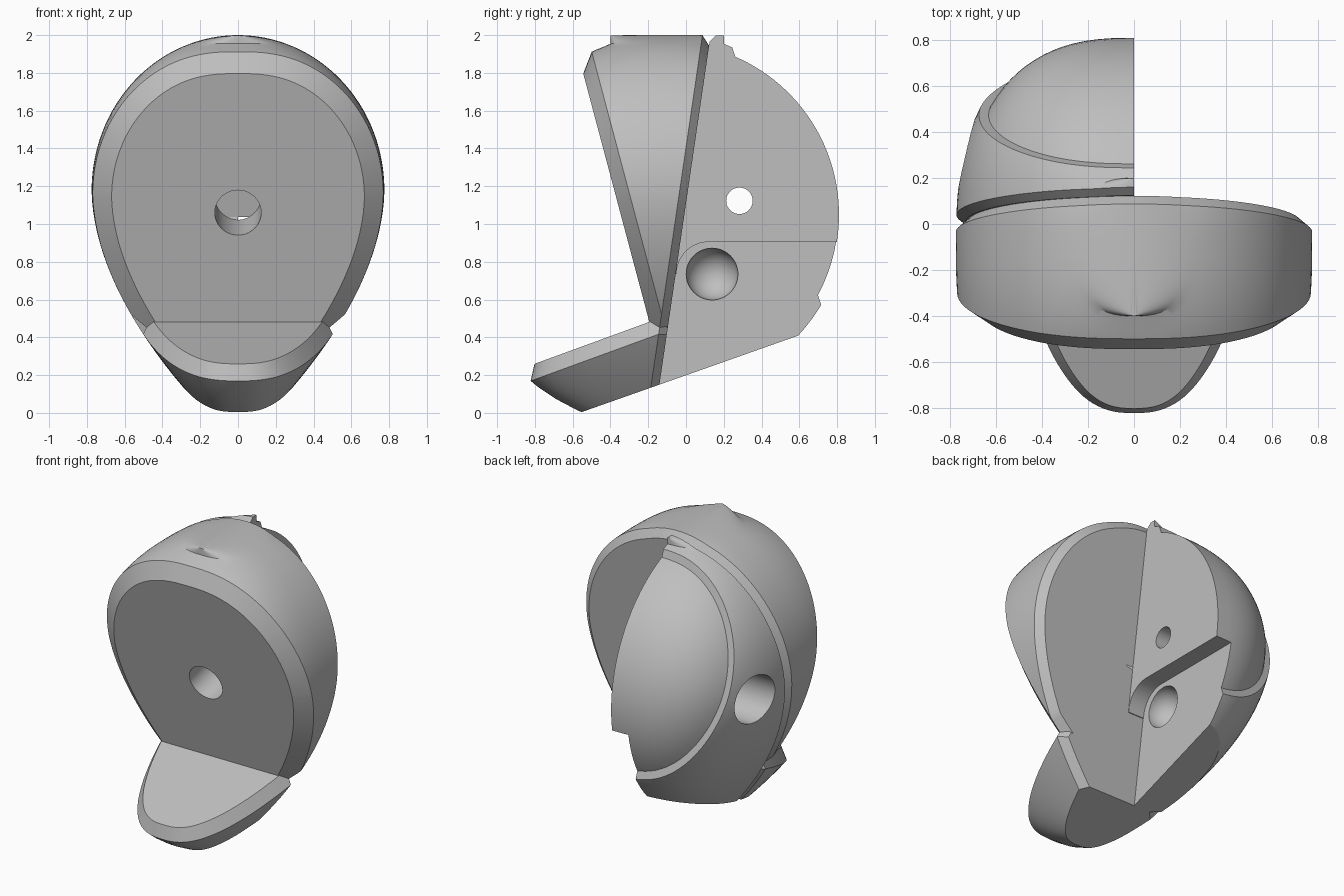
import bpy, bmesh, math
from mathutils import Vector, Matrix

cube = bpy.data.objects.get("Cube")
if cube:
    bpy.data.objects.remove(cube, do_unlink=True)

grey = bpy.data.materials.new("plain_grey")
grey.use_nodes = True
grey.diffuse_color = (0.52, 0.52, 0.52, 1)
grey.node_tree.nodes["Principled BSDF"].inputs["Base Color"].default_value = (0.52, 0.52, 0.52, 1)

CENTRE = Vector((0, -0.1, 1.05))
RINGS, SIDES, POWER = 52, 96, 2.6


def half_width(z):
    if z > 1.18:
        return 0.775 * math.sqrt(max(0, 1 - ((z - 1.18) / 0.82) ** 2))
    return 0.775 - 0.605 * ((1.18 - z) / 1.18) ** 1.83


def egg(scale=1.0):
    """Head-shaped solid lofted from superellipse rings, with a long chin."""
    bm = bmesh.new()
    rings = []
    for i in range(1, RINGS + 1):
        z = 2 - 2.05 * (1 - math.cos(math.pi / 2 * i / RINGS))
        dz2 = (z - CENTRE.z) ** 2
        w = half_width(z)
        back = math.sqrt(max(0.09, 0.9025 - dz2))
        front = back if z > CENTRE.z else min(0.95, math.sqrt(1.3 - dz2))
        ring = []
        for k in range(SIDES):
            a = 2 * math.pi * k / SIDES
            c, s = round(math.cos(a), 6), round(math.sin(a), 6)
            x = math.copysign(abs(c) ** (2 / POWER), c) * w
            y = math.copysign(abs(s) ** (2 / POWER), s) * (back if s > 0 else front)
            ring.append(bm.verts.new((x, CENTRE.y + y, z)))
        rings.append(ring)
    pole = bm.verts.new((0, CENTRE.y, 2))
    for k in range(SIDES):
        n = (k + 1) % SIDES
        bm.faces.new((pole, rings[0][k], rings[0][n]))
        for a, b in zip(rings, rings[1:]):
            bm.faces.new((a[k], b[k], b[n], a[n]))
    bm.faces.new(rings[-1])
    bmesh.ops.recalc_face_normals(bm, faces=bm.faces)
    bmesh.ops.transform(bm, verts=bm.verts, matrix=Matrix.Translation(CENTRE)
                        @ Matrix.Scale(scale, 4) @ Matrix.Translation(-CENTRE))
    return bm


def slice_off(bm, point, normal, inset=0, depth=0):
    """Cut away the side the normal points to, cap it and bevel the rim if asked."""
    cut = bmesh.ops.bisect_plane(bm, geom=bm.verts[:] + bm.edges[:] + bm.faces[:], dist=1e-5,
                                 plane_co=point, plane_no=normal, clear_outer=True)
    verts = [g for g in cut["geom_cut"] if isinstance(g, bmesh.types.BMVert)]
    bmesh.ops.remove_doubles(bm, verts=verts, dist=0.006)
    rim = [e for e in bm.edges if e.is_boundary]
    caps = bmesh.ops.edgeloop_fill(bm, edges=rim)["faces"]
    bmesh.ops.recalc_face_normals(bm, faces=bm.faces)
    if inset:
        bmesh.ops.inset_individual(bm, faces=caps, thickness=inset, depth=depth,
                                   use_even_offset=True)


def make(name, bm):
    mesh = bpy.data.meshes.new(name)
    bm.to_mesh(mesh)
    bm.free()
    mesh.materials.append(grey)
    ob = bpy.data.objects.new(name, mesh)
    bpy.context.collection.objects.link(ob)
    return ob


def activate(ob):
    bpy.ops.object.select_all(action='DESELECT')
    ob.select_set(True)
    bpy.context.view_layer.objects.active = ob


def drill(start, end, radius):
    start, end = Vector(start), Vector(end)
    axis = end - start
    bm = bmesh.new()
    bmesh.ops.create_cone(bm, cap_ends=True, segments=48, radius1=radius, radius2=radius,
                          depth=axis.length,
                          matrix=Matrix.Translation((start + end) / 2)
                          @ axis.to_track_quat('Z', 'Y').to_matrix().to_4x4())
    return make("drill_cutter", bm)


def carve(ob, cutters):
    activate(ob)
    for c in cutters:
        c.hide_render = True
        mod = ob.modifiers.new("cut", 'BOOLEAN')
        mod.operation, mod.solver, mod.object = 'DIFFERENCE', 'EXACT', c
        bpy.ops.object.modifier_apply(modifier=mod.name)


# Shared cutting planes: point and outward normal
BOTTOM = (0, -0.55, 0.005), (0, 0.333, -0.943)
FACE = (0, -0.5, 1.915), (0, -0.966, -0.257)
CHIN_TOP = (0, -0.82, 0.17), (0, -0.343, 0.939)
PLATE_BACK = (0, 0.085, 1.985), (0, 0.989, -0.145)
REAR_FRONT = (0, 0.155, 1.965), (0, -0.989, 0.145)
STEP = (0, 0.26, 1.89), (0, 0.945, 0.327)
MIDDLE = (0, 0, 0), (1, 0, 0)

# Front plate with bevelled rims
bm = egg()
slice_off(bm, *FACE, 0.1, 0.073)
slice_off(bm, *PLATE_BACK, 0.05, 0.043)
slice_off(bm, *BOTTOM)
face_plate = make("face_plate", bm)

# Chin shelf
bm = egg()
slice_off(bm, *CHIN_TOP, 0.05, 0.078)
slice_off(bm, *PLATE_BACK, 0.05, 0.043)
slice_off(bm, *BOTTOM)
chin = make("chin_shelf", bm)

# Raised side band of the rear half
bm = egg()
slice_off(bm, *REAR_FRONT, 0.04, 0.03)
slice_off(bm, *STEP)
slice_off(bm, *MIDDLE)
slice_off(bm, *BOTTOM)
band = make("side_band", bm)

# Slightly smaller rear dome behind the step
bm = egg(0.958)
slice_off(bm, STEP[0], -Vector(STEP[1]))
slice_off(bm, *MIDDLE)
dome = make("rear_dome", bm)

# Blind socket in the face, square to its surface
mouth = Vector((0, -0.348, 1.06))
inward = -Vector(FACE[1])
socket = drill(mouth - inward * 0.2, mouth + inward * 0.32, 0.123)
carve(face_plate, [socket])

# Recess in the flat inner side, with one rounded corner
bm = bmesh.new()
outline = [(1.2, 0), (1.2, 0.905)]
for i in range(17):
    a = math.pi / 2 * (1 + i / 16)
    outline.append((0.12 + 0.17 * math.cos(a), 0.735 + 0.17 * math.sin(a)))
outline += [(-0.3, 0.7), (-0.3, 0)]
base = bm.faces.new([bm.verts.new((-0.12, y, z)) for y, z in outline])
top = bmesh.ops.extrude_face_region(bm, geom=[base])["geom"]
bmesh.ops.translate(bm, vec=(0.4, 0, 0), verts=[g for g in top if isinstance(g, bmesh.types.BMVert)])
bmesh.ops.recalc_face_normals(bm, faces=bm.faces)
recess = make("recess_cutter", bm)

# Round socket, narrow through hole and wide outer bore
bm = bmesh.new()
bmesh.ops.create_uvsphere(bm, u_segments=48, v_segments=24, radius=0.137,
                          matrix=Matrix.Translation((-0.12, 0.138, 0.735)))
ball = make("ball_cutter", bm)
pin = drill((0.3, 0.283, 1.123), (-1, 0.283, 1.123), 0.07)
bore = drill((-0.3, 0.295, 1.12), (-1, 0.295, 1.12), 0.165)
for part in (band, dome):
    carve(part, [recess, ball, pin, bore])

for cutter in (socket, recess, ball, pin, bore):
    bpy.data.objects.remove(cutter, do_unlink=True)

for part in (face_plate, chin, band, dome):
    activate(part)
    bpy.ops.object.shade_smooth_by_angle(angle=math.radians(25))
